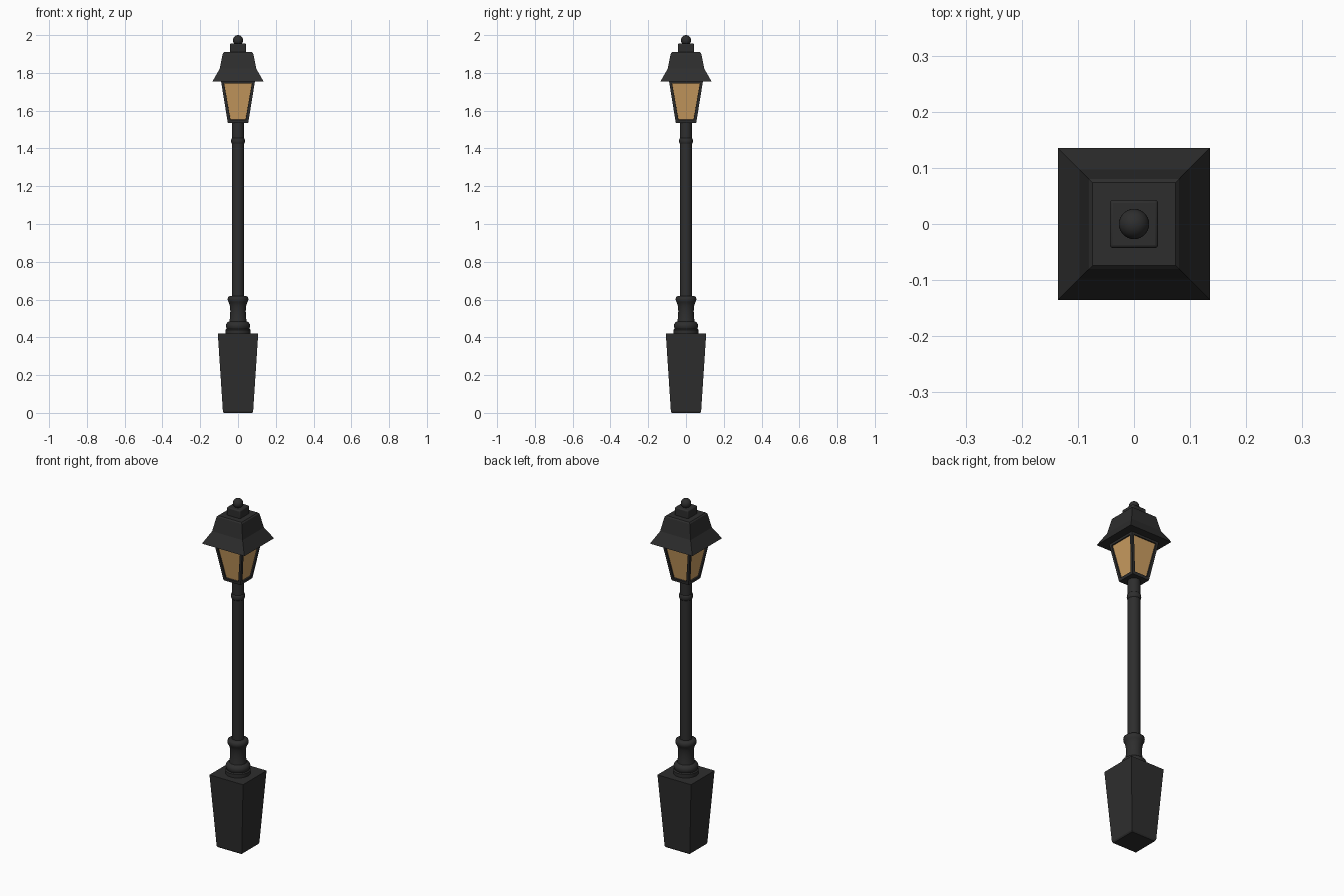
import bpy, bmesh, math

if "Cube" in bpy.data.objects:
    bpy.data.objects.remove(bpy.data.objects["Cube"])

def material(name, rgb):
    m = bpy.data.materials.new(name)
    m.diffuse_color = (*rgb, 1)
    m.use_nodes = True
    m.node_tree.nodes["Principled BSDF"].inputs["Base Color"].default_value = m.diffuse_color
    return m

IRON = material("black iron", (0.027, 0.027, 0.027))
GLASS = material("amber glass", (0.60, 0.34, 0.12))

def finish(bm, name, mats=(IRON,), smooth=None, bevel=0):
    bmesh.ops.recalc_face_normals(bm, faces=bm.faces)
    me = bpy.data.meshes.new(name)
    bm.to_mesh(me)
    bm.free()
    ob = bpy.data.objects.new(name, me)
    bpy.context.collection.objects.link(ob)
    for m in mats:
        me.materials.append(m)
    if bevel:
        b = ob.modifiers.new("bevel", 'BEVEL')
        b.width, b.segments = bevel, 3
    if smooth:
        bpy.ops.object.select_all(action='DESELECT')
        ob.select_set(True)
        bpy.context.view_layer.objects.active = ob
        bpy.ops.object.shade_smooth_by_angle(angle=math.radians(smooth))
    return ob

def loft(profile, sides):
    """Stack of regular rings from (radius or half width, z) pairs, capped."""
    bm = bmesh.new()
    k = 1 / math.cos(math.pi / 4) if sides == 4 else 1
    rings = []
    for r, z in profile:
        angles = [2 * math.pi * (i + 0.5) / sides for i in range(sides)]
        rings.append([bm.verts.new((r * k * math.cos(a), r * k * math.sin(a), z)) for a in angles])
    for a, b in zip(rings, rings[1:]):
        for i in range(sides):
            j = (i + 1) % sides
            bm.faces.new((a[i], a[j], b[j], b[i]))
    bm.faces.new(rings[0][::-1])
    bm.faces.new(rings[-1])
    return bm

# Tapered square pedestal
finish(loft([(0.075, 0), (0.080, 0.008), (0.107, 0.42)], 4), "pedestal")

# Turned collar with rounded mouldings
collar = [(0.066, 0.415), (0.066, 0.44), (0.060, 0.445), (0.063, 0.452), (0.065, 0.462),
          (0.062, 0.472), (0.055, 0.48), (0.046, 0.485), (0.042, 0.51), (0.041, 0.54),
          (0.043, 0.565), (0.049, 0.585), (0.054, 0.592), (0.055, 0.602), (0.053, 0.612),
          (0.047, 0.617), (0.032, 0.62)]
finish(loft(collar, 32), "collar", smooth=40)

# Pole and its small ring
finish(loft([(0.032, 0.61), (0.032, 1.54)], 32), "pole", smooth=40)
ring = [(0.030 + 0.007 * math.sin(math.pi * i / 8), 1.44 - 0.016 * math.cos(math.pi * i / 8))
        for i in range(9)]
finish(loft(ring, 32), "pole_ring", smooth=60)

# Lantern body: inset and recessed panes on the four sides
bm = loft([(0.054, 1.535), (0.090, 1.757)], 4)
bm.normal_update()
panes = [f for f in bm.faces if abs(f.normal.z) < 0.5]
bmesh.ops.inset_individual(bm, faces=panes, thickness=0.021)
bmesh.ops.inset_individual(bm, faces=panes, thickness=0.0005, depth=-0.008)
for f in panes:
    f.material_index = 1
finish(bm, "lantern_body", (IRON, GLASS))

# Flared roof with rounded shoulders
roof = [(0.135, 1.755), (0.097, 1.822), (0.082, 1.895), (0.080, 1.904), (0.074, 1.91)]
finish(loft(roof, 4), "roof")

# Square cap, neck and ball finial
finish(loft([(0.043, 1.905), (0.043, 1.955)], 4), "cap", bevel=0.006, smooth=40)
bm = bmesh.new()
bmesh.ops.create_uvsphere(bm, u_segments=32, v_segments=16, radius=0.027)
bmesh.ops.translate(bm, verts=bm.verts, vec=(0, 0, 1.973))
finish(bm, "ball_finial", smooth=60)
